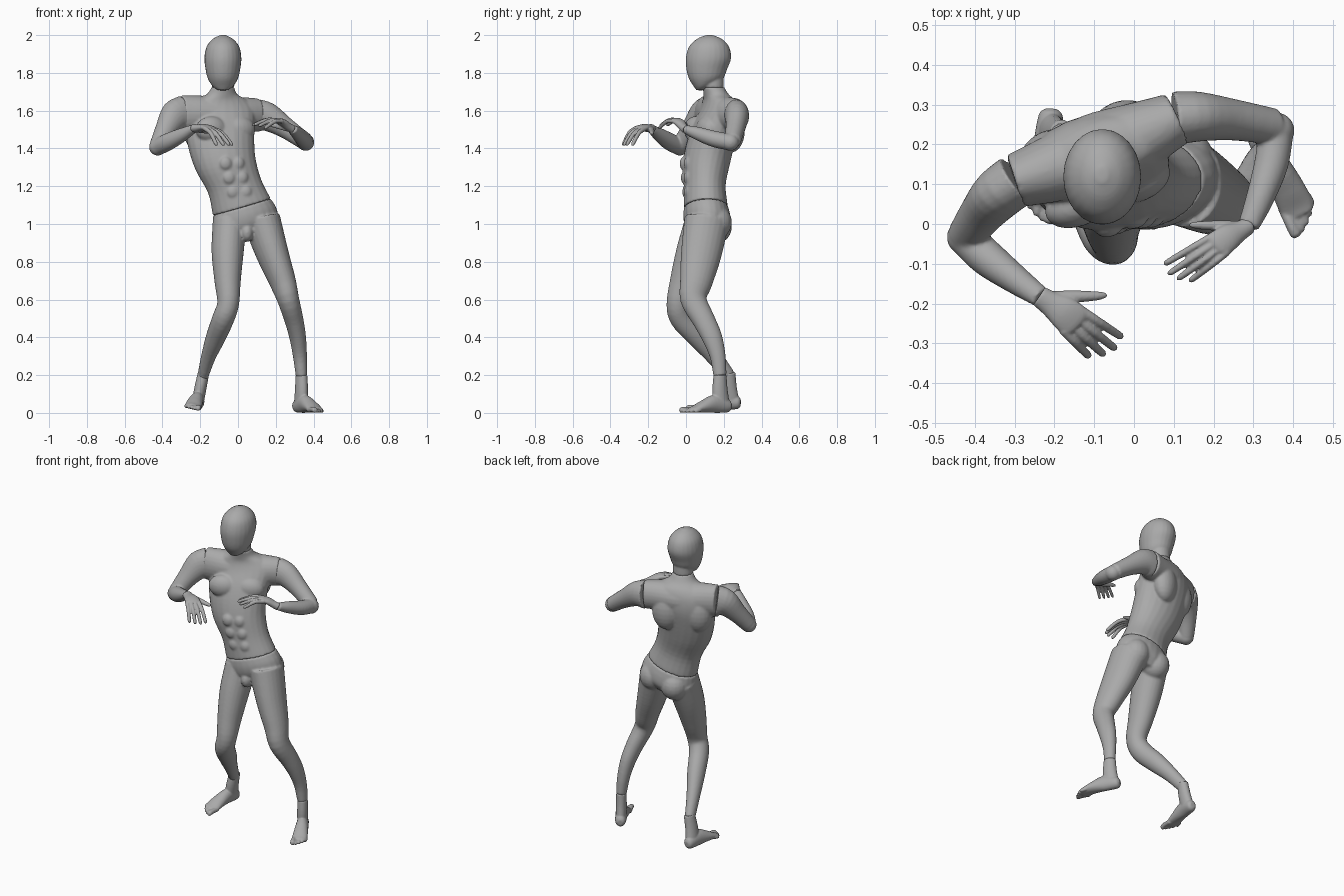
import bpy, bmesh
from math import sin, cos, pi, radians
from mathutils import Vector, Matrix

cube = bpy.data.objects.get("Cube")
if cube:
    bpy.data.objects.remove(cube, do_unlink=True)

grey = bpy.data.materials.new("plain grey")
grey.use_nodes = True
GREY = (0.4, 0.4, 0.4, 1)
grey.diffuse_color = GREY
for node in grey.node_tree.nodes:
    if node.type == "BSDF_PRINCIPLED":
        node.inputs["Base Color"].default_value = GREY

IDENTITY = Matrix.Identity(4)
UP = Vector((0, 0, 1))


def spline(rows, steps=4):
    """Smooth samples through rows of x, y, z, half width, half depth."""
    pts = [Vector(r if len(r) == 5 else (*r, r[3])) for r in rows]
    out = []
    for i in range(len(pts) - 1):
        b, c = pts[i], pts[i + 1]
        a = pts[i - 1] if i else b * 2 - c
        d = pts[i + 2] if i + 2 < len(pts) else c * 2 - b
        for k in range(steps):
            t = k / steps
            out.append(b + (c - a) * (t / 2)
                       + (a * 2 - b * 5 + c * 4 - d) * (t * t / 2)
                       + (b * 3 - a - c * 3 + d) * (t ** 3 / 2))
    return out + [pts[-1]]


def loft(bm, rows, side=(1, 0, 0), side_end=None, flat=False, xf=IDENTITY, n=24):
    """Closed tube of elliptical rings along a smooth path."""
    samples = spline(rows)
    centres = [Vector(s[:3]) for s in samples]
    last = len(samples) - 1
    start, end = Vector(side), Vector(side_end or side)
    rings = []
    for i, s in enumerate(samples):
        u = start.lerp(end, i / last).normalized()
        if flat:
            v = UP.cross(u).normalized()
        else:
            t = (centres[min(i + 1, last)] - centres[max(i - 1, 0)]).normalized()
            u = (u - t * u.dot(t)).normalized()
            v = t.cross(u)
        w, d = max(s[3], 0.004), max(s[4], 0.004)
        rings.append([bm.verts.new(xf @ (centres[i] + u * (w * cos(2 * pi * k / n))
                                         + v * (d * sin(2 * pi * k / n)))) for k in range(n)])
    for lo, hi in zip(rings, rings[1:]):
        for k in range(n):
            j = (k + 1) % n
            bm.faces.new((lo[k], lo[j], hi[j], hi[k]))
    bm.faces.new(rings[0])
    bm.faces.new(rings[-1])


def blob(bm, centre, radii, yaw=0):
    m = Matrix.Translation(centre) @ Matrix.Rotation(radians(yaw), 4, "Z") @ Matrix.Diagonal((*radii, 1))
    bmesh.ops.create_uvsphere(bm, u_segments=20, v_segments=12, radius=1, matrix=m)


def finish(bm, name, voxel=0.007, relax=4):
    """Fuse the overlapping volumes into one smooth skin."""
    bmesh.ops.recalc_face_normals(bm, faces=bm.faces[:])
    mesh = bpy.data.meshes.new(name)
    bm.to_mesh(mesh)
    bm.free()
    mesh.materials.append(grey)
    mesh.polygons.foreach_set("use_smooth", [True] * len(mesh.polygons))
    ob = bpy.data.objects.new(name, mesh)
    bpy.context.scene.collection.objects.link(ob)
    fuse = ob.modifiers.new("fuse", "REMESH")
    fuse.mode = "VOXEL"
    fuse.voxel_size = voxel
    fuse.use_smooth_shade = True
    soft = ob.modifiers.new("soften", "SMOOTH")
    soft.factor = 0.5
    soft.iterations = relax


def frame(origin, side, forward, up):
    m = Matrix((side, forward, up)).transposed().to_4x4()
    m.translation = origin
    return m


# Head with neck stub
bm = bmesh.new()
profile = [(.075, 1.708, .026, .02), (.088, 1.73, .055, .048), (.105, 1.77, .08, .09),
           (.11, 1.82, .092, .108), (.119, 1.88, .098, .12), (.122, 1.94, .086, .105),
           (.124, 1.98, .053, .066), (.124, 2.0, .014, .018)]
loft(bm, [(-.08, *p) for p in profile], flat=True)
loft(bm, [(-.079, .143, 1.722, .06, .057), (-.079, .14, 1.82, .06, .06)], (1, 0, 0), flat=True)
finish(bm, "head", 0.006)

# Torso: trunk, shoulder bar and muscles
WAIST = (.02, .105, 1.09, .16, .116)
HIP_SIDE = (.96, .08, .28)
CHEST_SIDE = Vector((.92, .38, 0)).normalized()
bm = bmesh.new()
loft(bm, [WAIST, (-.018, .1, 1.2, .146, .11), (-.065, .108, 1.315, .163, .125),
          (-.087, .128, 1.42, .178, .128), (-.095, .155, 1.52, .19, .12),
          (-.096, .175, 1.6, .19, .098), (-.093, .175, 1.65, .15, .08),
          (-.085, .16, 1.685, .085, .065), (-.079, .145, 1.725, .059, .057)],
     HIP_SIDE, (.92, .38, -.04), flat=True)
loft(bm, [(-.3, .108, 1.582, .068, .1), (-.2, .14, 1.58, .085, .1), (-.09, .18, 1.575, .1, .1),
          (.02, .225, 1.58, .085, .092), (.108, .266, 1.577, .067, .087)], (-.38, .92, 0))
front = CHEST_SIDE.cross(UP)
chest = Vector((-.095, .15, 1.5))
for s in (-1, 1):
    blob(bm, chest + front * .075 + CHEST_SIDE * (s * .08), (.088, .056, .07), 22)
    blob(bm, chest - front * .062 + CHEST_SIDE * (s * .095), (.085, .066, .12), 22)
    for i in range(3):
        turn = Matrix.Rotation(radians(8 + 5 * i), 3, "Z")
        spot = Vector((-.005 - .03 * i, .1, 1.17 + .075 * i))
        blob(bm, spot + turn @ Vector((s * .034, -.094 - .006 * i, 0)), (.034, .022, .036), 10)
finish(bm, "torso")

# Hips and legs in one skin
bm = bmesh.new()
loft(bm, [WAIST, (.035, .11, 1.04, .174, .124), (.044, .115, .99, .172, .118),
          (.047, .115, .94, .12, .085)], HIP_SIDE, flat=True)
blob(bm, (.048, .03, .955), (.034, .045, .05))
for x, z in ((-.03, .985), (.12, 1.01)):
    blob(bm, (x, .157, z), (.083, .086, .09))
loft(bm, [(-.045, .1, 1.0, .09, .11), (-.055, .045, .85, .085, .098), (-.055, -.005, .7, .07, .08),
          (-.052, -.04, .58, .058, .063), (-.078, -.022, .5, .058, .063), (-.118, .065, .4, .052, .058),
          (-.156, .148, .3, .039, .045), (-.186, .226, .195, .029, .036)], (1, .05, 0))
loft(bm, [(.125, .11, 1.02, .1, .12), (.183, .08, .84, .085, .108), (.235, .055, .7, .07, .088),
          (.266, .04, .6, .058, .07), (.297, .095, .49, .05, .06), (.316, .138, .4, .044, .054),
          (.328, .168, .3, .037, .042), (.336, .18, .195, .03, .035)], (1, .15, 0))
finish(bm, "hips_and_legs")

# Arms, each bent at the elbow
ARMS = {
    "right_arm": ([(-.295, .11, 1.58, .068, .1), (-.335, .08, 1.568, .066, .085),
                   (-.38, .03, 1.5, .056, .06), (-.422, -.028, 1.415, .047)],
                  [(-.425, -.033, 1.408, .045), (-.37, -.085, 1.435, .046),
                   (-.3, -.138, 1.47, .037), (-.235, -.184, 1.505, .027, .022)], (-.38, .92, 0)),
    "left_arm": ([(.103, .266, 1.575, .068, .087), (.16, .27, 1.565, .063, .076),
                  (.25, .262, 1.51, .052, .056), (.35, .245, 1.44, .046)],
                 [(.358, .235, 1.433, .044), (.345, .15, 1.45, .043),
                  (.315, .06, 1.48, .035), (.288, -.005, 1.502, .027, .022)], (-.1, 1, 0)),
}
for name, (upper, lower, side) in ARMS.items():
    bm = bmesh.new()
    loft(bm, upper, side)
    loft(bm, lower, Vector(side).cross(UP))
    blob(bm, lower[0][:3], [.046] * 3)
    finish(bm, name, 0.006)


# Hands: x toward the thumb, y toward the fingertips
def hand(name, xf):
    bm = bmesh.new()
    loft(bm, [(0, -.004, 0, .027, .022), (.002, .03, 0, .032, .021), (.004, .07, .003, .042, .019),
              (.002, .105, 0, .044, .014), (0, .118, -.004, .036, .01)], xf=xf)
    for i, (tip_x, tip_y) in enumerate(((.042, .222), (.009, .228), (-.02, .213), (-.046, .186))):
        base = Vector((.034 - .022 * i, .095, 0))
        tip = Vector((tip_x, tip_y, -.085))
        mid = base.lerp(tip, .5) + UP * .018
        loft(bm, [(*base, .0125), (*mid, .0115), (*base.lerp(tip, .95), .01), (*tip, .006)], xf=xf, n=12)
    loft(bm, [(.012, .02, -.006, .018), (.05, .065, -.014, .016),
              (.088, .112, -.025, .0115), (.104, .13, -.03, .006)], xf=xf, n=12)
    finish(bm, name, 0.004, 2)


hand("right_hand", frame((-.235, -.184, 1.507), (.6, .8, 0), (.8, -.6, 0), (0, 0, 1)))
lift = radians(28)
reach, thumb = Vector((-.84, -.54, 0)), Vector((-.54, .84, 0))
hand("left_hand", frame((.288, -.005, 1.502), thumb * .8,
                        (reach * cos(lift) + UP * sin(lift)) * .95, UP * cos(lift) - reach * sin(lift)))


# Feet: x toward the big toe, y toward the toes
def foot(name, xf):
    bm = bmesh.new()
    loft(bm, [(0, 0, .2, .03, .036), (0, 0, .12, .032, .043), (0, -.008, .045, .032, .048)], xf=xf)
    loft(bm, [(0, -.064, .034, .016, .018), (0, -.045, .036, .031, .035), (-.002, .03, .048, .036, .048),
              (-.002, .1, .034, .042, .033), (0, .15, .02, .044, .02), (0, .178, .015, .036, .014)], xf=xf)
    for i in range(5):
        x, tip, r = .034 - .0175 * i, .224 - .003 * i - .0025 * i * i, .0145 if i == 0 else .0105
        loft(bm, [(x * .9, .14, .016, r), (x, tip - .03, r + .004, r), (x, tip - .008, r, r),
                  (x, tip, r, r * .55)], xf=xf, n=12)
    finish(bm, name, 0.0045, 3)


foot("left_foot", frame((.336, .18, 0), (-.88, -.47, 0), (.47, -.88, 0), (0, 0, 1)))
foot("right_foot", frame((-.222, .226, .018), (.97, -.12, -.2), (-.12, -.99, 0), (.2, 0, .98)))
